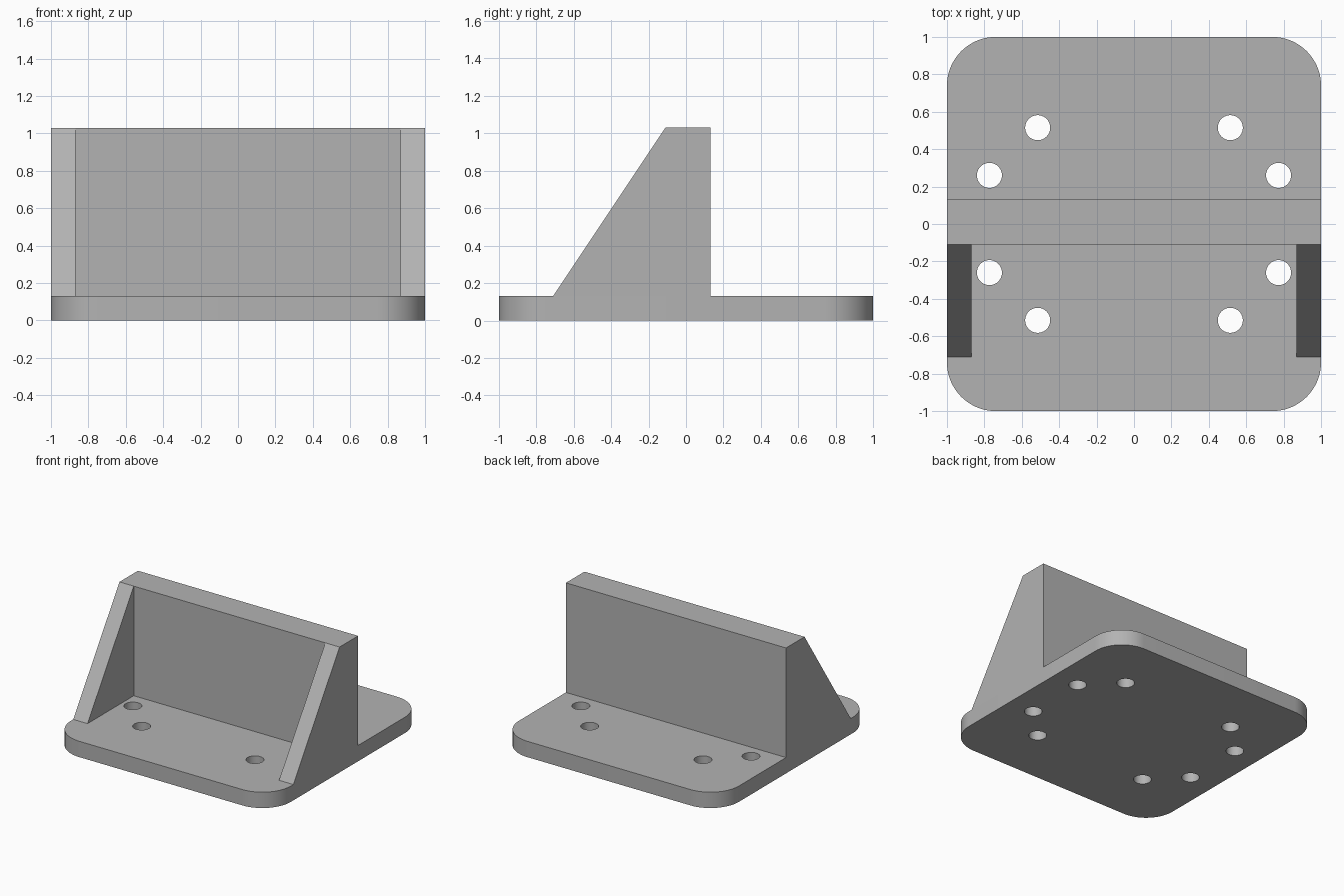
import bpy
import bmesh
import math
from mathutils import Matrix, Vector

default_cube = bpy.data.objects.get("Cube")
if default_cube:
    bpy.data.objects.remove(default_cube, do_unlink=True)

PLATE_TOP = 0.13
WALL_TOP = 1.03
WALL_FRONT, WALL_BACK = -0.11, 0.13
GUSSET_FRONT = -0.71
GUSSET_INNER = 0.87
HOLE_RADIUS = 0.067

grey = bpy.data.materials.new("plain grey")
grey.use_nodes = True
COLOUR = (0.45, 0.45, 0.45, 1)
grey.diffuse_color = COLOUR
grey.node_tree.nodes["Principled BSDF"].inputs["Base Color"].default_value = COLOUR


def finish(bm, name):
    bmesh.ops.recalc_face_normals(bm, faces=bm.faces)
    mesh = bpy.data.meshes.new(name)
    bm.to_mesh(mesh)
    bm.free()
    mesh.materials.append(grey)
    obj = bpy.data.objects.new(name, mesh)
    bpy.context.collection.objects.link(obj)
    return obj


def box(low, high):
    low, high = Vector(low), Vector(high)
    bm = bmesh.new()
    matrix = Matrix.Translation((low + high) / 2) @ Matrix.Diagonal((high - low).to_4d())
    bmesh.ops.create_cube(bm, size=1, matrix=matrix)
    return bm


def side_prism(name, profile, x_start, x_end):
    """Extrude a (y, z) profile along x."""
    bm = bmesh.new()
    face = bm.faces.new([bm.verts.new((x_start, y, z)) for y, z in profile])
    moved = bmesh.ops.extrude_face_region(bm, geom=[face])["geom"]
    verts = [v for v in moved if isinstance(v, bmesh.types.BMVert)]
    bmesh.ops.translate(bm, verts=verts, vec=(x_end - x_start, 0, 0))
    return finish(bm, name)


# Base plate with rounded upright corners
bm = box((-1, -1, 0), (1, 1, PLATE_TOP))
corners = [e for e in bm.edges if abs(e.verts[0].co.z - e.verts[1].co.z) > 0.01]
bmesh.ops.bevel(bm, geom=corners, offset=0.26, offset_type='OFFSET',
                segments=16, profile=0.5, affect='EDGES')
plate = finish(bm, "base_plate")

# Bolt holes, mirrored into all four quadrants
bm = bmesh.new()
for x, y in ((0.515, 0.515), (0.773, 0.26)):
    for sx in (-1, 1):
        for sy in (-1, 1):
            bmesh.ops.create_cone(bm, cap_ends=True, segments=40, depth=1,
                                  radius1=HOLE_RADIUS, radius2=HOLE_RADIUS,
                                  matrix=Matrix.Translation((sx * x, sy * y, 0)))
cutter = finish(bm, "hole_cutter")
cutter.hide_render = True

cut = plate.modifiers.new("bolt_holes", 'BOOLEAN')
cut.operation = 'DIFFERENCE'
cut.solver = 'EXACT'
cut.object = cutter
bpy.ops.object.select_all(action='DESELECT')
plate.select_set(True)
bpy.context.view_layer.objects.active = plate
bpy.ops.object.modifier_apply(modifier=cut.name)
bpy.data.objects.remove(cutter, do_unlink=True)
bpy.ops.object.shade_smooth_by_angle(angle=math.radians(30))

# Upright wall across the full width
finish(box((-1, WALL_FRONT, PLATE_TOP), (1, WALL_BACK, WALL_TOP)), "upright_wall")

# Triangular gussets bracing each end of the wall
triangle = [(GUSSET_FRONT, PLATE_TOP), (WALL_FRONT, PLATE_TOP), (WALL_FRONT, WALL_TOP)]
for side, name in ((1, "left_gusset"), (-1, "right_gusset")):
    side_prism(name, triangle, side * GUSSET_INNER, side)
